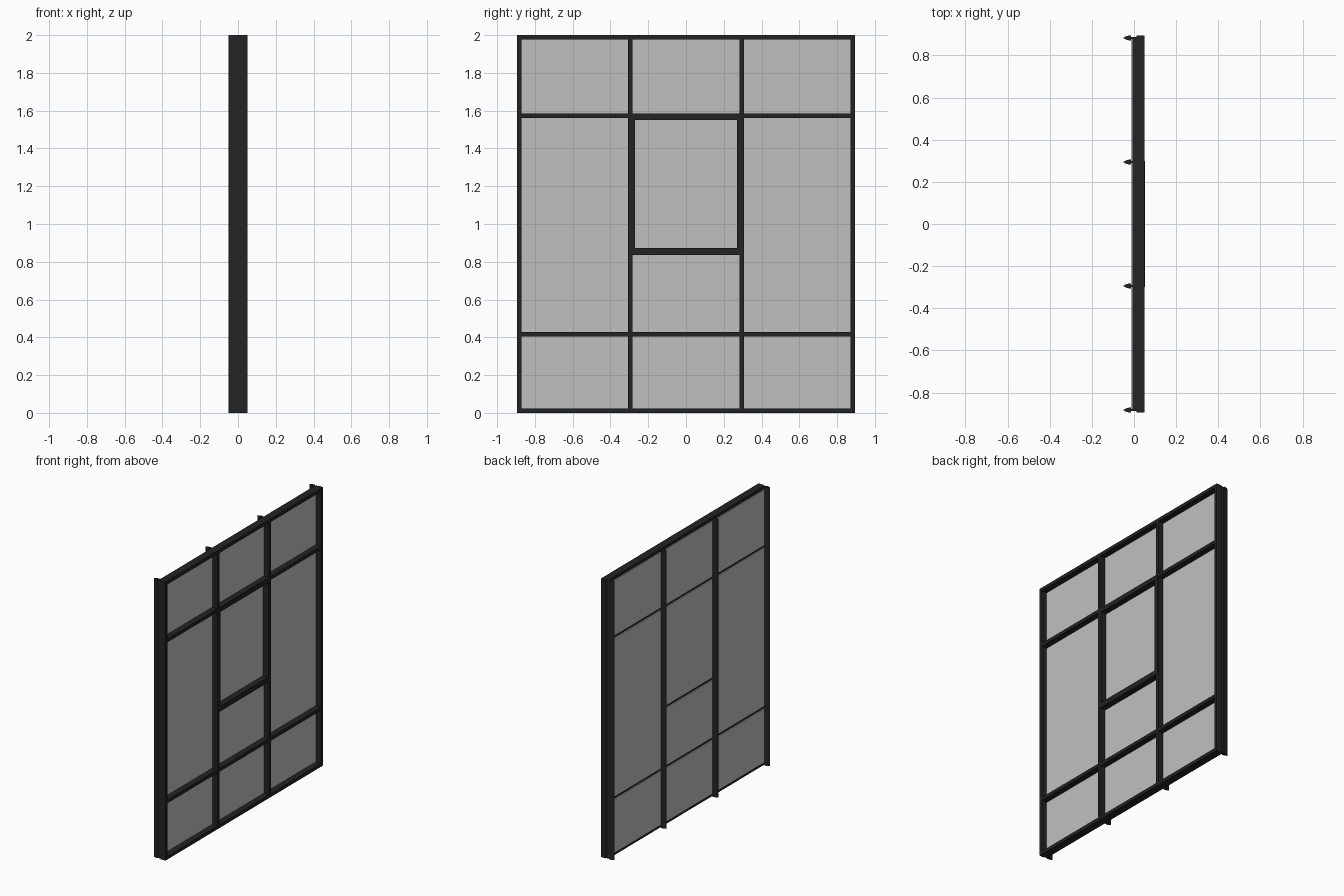
import bpy
import bmesh

cube = bpy.data.objects.get("Cube")
if cube:
    bpy.data.objects.remove(cube)


def make_material(name, value, roughness):
    mat = bpy.data.materials.new(name)
    mat.use_nodes = True
    colour = (value, value, value, 1)
    mat.diffuse_color = colour
    shader = mat.node_tree.nodes["Principled BSDF"]
    shader.inputs["Base Color"].default_value = colour
    shader.inputs["Roughness"].default_value = roughness
    return mat


black = make_material("black_metal", 0.017, 0.5)
grey = make_material("grey_glass", 0.53, 0.4)


def finish(name, bm, mat):
    bmesh.ops.recalc_face_normals(bm, faces=bm.faces[:])
    mesh = bpy.data.meshes.new(name)
    bm.to_mesh(mesh)
    bm.free()
    mesh.materials.append(mat)
    obj = bpy.data.objects.new(name, mesh)
    bpy.context.collection.objects.link(obj)
    return obj


def box(name, x, y, z, mat):
    """Box from (low, high) ranges on each axis."""
    bm = bmesh.new()
    bmesh.ops.create_cube(bm, size=1)
    for v in bm.verts:
        for i, (low, high) in enumerate((x, y, z)):
            v.co[i] = low if v.co[i] < 0 else high
    return finish(name, bm, mat)


def around(centre, half):
    return (centre - half, centre + half)


HEIGHT = 2.0
BAR = 0.012            # half width of the frame bars
GAP = 0.008            # half width of the joints between panes
FRAME_X = (0.011, 0.05)
SEAL_X = (-0.006, 0.012)
columns = [-0.883, -0.294, 0.294, 0.883]
rows = [BAR, 0.416, 1.572, HEIGHT - BAR]
window_sill = 0.847

# Fin profile: pressure cap tapering to a rounded point, with a narrow neck
half_fin = [(0.012, 0.005), (-0.014, 0.005), (-0.014, BAR),
            (-0.026, 0.011), (-0.04, 0.007), (-0.05, 0.001)]
fin_profile = half_fin + [(x, -y) for x, y in reversed(half_fin)]

# Vertical mullions with outer fins
for i, y in enumerate(columns):
    box(f"mullion_{i}", FRAME_X, around(y, BAR), (0, HEIGHT), black)
    bm = bmesh.new()
    face = bm.faces.new([bm.verts.new((px, y + py, 0)) for px, py in fin_profile])
    extruded = bmesh.ops.extrude_face_region(bm, geom=[face])["geom"]
    top = [v for v in extruded if isinstance(v, bmesh.types.BMVert)]
    bmesh.ops.translate(bm, verts=top, vec=(0, 0, HEIGHT))
    finish(f"outer_fin_{i}", bm, black)

# Horizontal transoms and recessed joint seals, bay by bay
for i, (y0, y1) in enumerate(zip(columns, columns[1:])):
    levels = sorted(rows + [window_sill]) if i == 1 else rows
    for j, z in enumerate(levels):
        box(f"transom_{i}_{j}", FRAME_X, (y0 + BAR, y1 - BAR), around(z, BAR), black)
        box(f"joint_seal_{i}_{j}", SEAL_X, (y0, y1), around(z, BAR), black)
    # Double glazing: outer and inner panes
    for j, (z0, z1) in enumerate(zip(levels, levels[1:])):
        y_range = (y0 + 0.005, y1 - 0.005)
        z_range = (z0 + GAP, z1 - GAP)
        box(f"outer_pane_{i}_{j}", (-0.013, -0.007), y_range, z_range, grey)
        box(f"inner_pane_{i}_{j}", (0.002, 0.008), y_range, z_range, grey)

# Opening window sash in the middle bay
sash_x = (0.009, 0.0515)
sash_z = (0.836, 1.58)
for side, name in ((-1, "right"), (1, "left")):
    box(f"sash_stile_{name}", sash_x, tuple(sorted((side * 0.27, side * 0.3))),
        sash_z, black)
box("sash_top_rail", sash_x, (-0.27, 0.27), (1.55, sash_z[1]), black)
box("sash_bottom_rail", sash_x, (-0.27, 0.27), (sash_z[0], 0.873), black)
